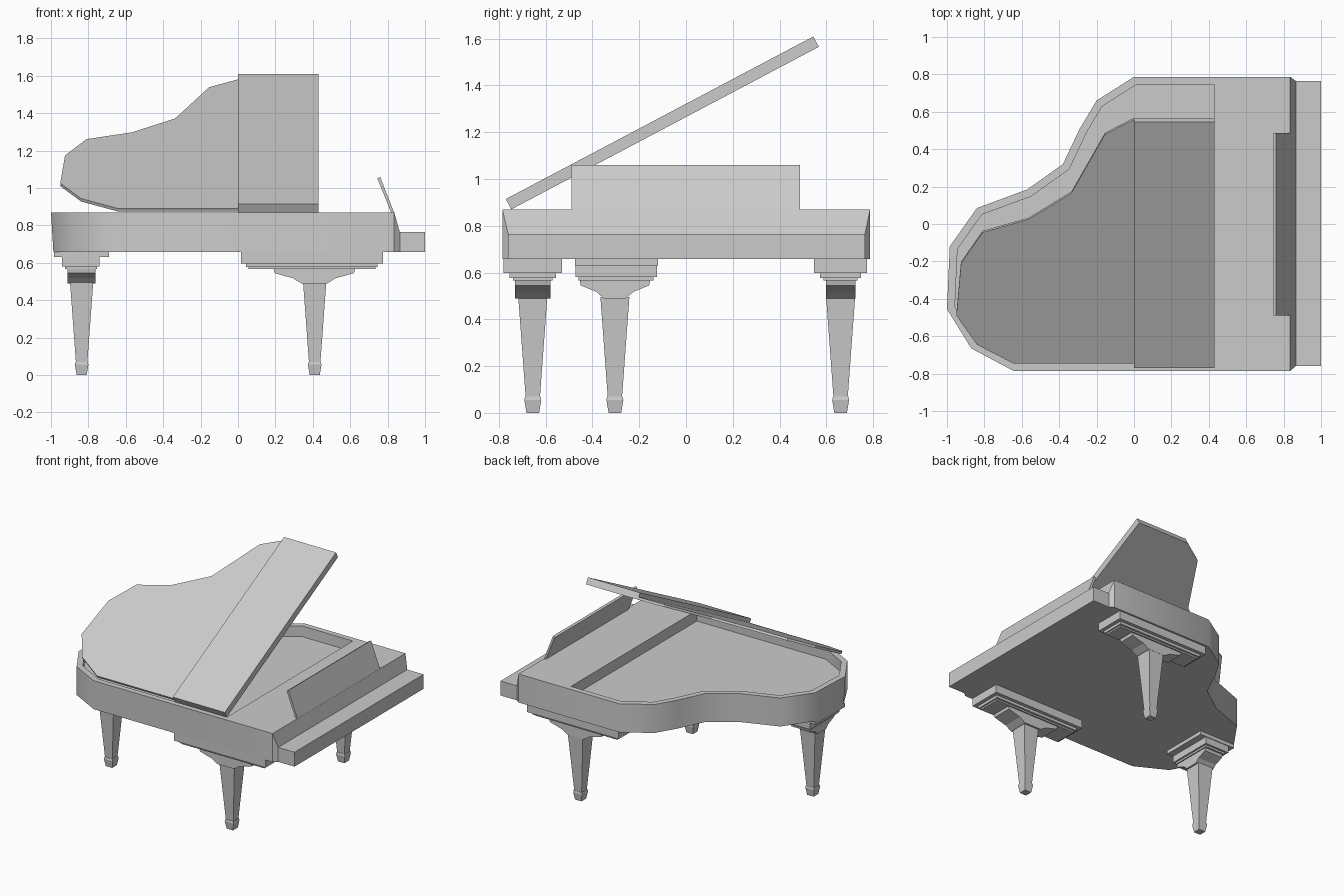
import bpy, bmesh, math
from mathutils import Vector

cube = bpy.data.objects.get("Cube")
if cube:
    bpy.data.objects.remove(cube, do_unlink=True)

GREY = (0.6, 0.6, 0.6, 1.0)
mat = bpy.data.materials.new("plain grey")
mat.use_nodes = True
mat.diffuse_color = GREY
mat.node_tree.nodes["Principled BSDF"].inputs["Base Color"].default_value = GREY


def finish(name, bm, smooth=None):
    """Turn a bmesh into a coloured object."""
    bmesh.ops.recalc_face_normals(bm, faces=bm.faces)
    mesh = bpy.data.meshes.new(name)
    bm.to_mesh(mesh)
    bm.free()
    mesh.materials.append(mat)
    obj = bpy.data.objects.new(name, mesh)
    bpy.context.collection.objects.link(obj)
    if smooth:
        bpy.ops.object.select_all(action='DESELECT')
        obj.select_set(True)
        bpy.context.view_layer.objects.active = obj
        bpy.ops.object.shade_smooth_by_angle(angle=math.radians(smooth))
    return obj


def loft(name, rings, smooth=None):
    """Join closed rings of points, with a cap at each end."""
    bm = bmesh.new()
    loops = [[bm.verts.new(p) for p in ring] for ring in rings]
    n = len(loops[0])
    for a, b in zip(loops, loops[1:]):
        for i in range(n):
            j = (i + 1) % n
            bm.faces.new((a[i], a[j], b[j], b[i]))
    bm.faces.new(loops[0])
    bm.faces.new(loops[-1])
    return finish(name, bm, smooth)


def rect(cx, cy, hx, hy, z):
    return [(cx + sx * hx, cy + sy * hy, z) for sx, sy in ((-1, -1), (1, -1), (1, 1), (-1, 1))]


def box(name, x0, x1, y0, y1, z0, z1):
    c = ((x0 + x1) / 2, (y0 + y1) / 2, (x1 - x0) / 2, (y1 - y0) / 2)
    return loft(name, [rect(*c, z0), rect(*c, z1)])


def inset(pts, d):
    """Move a counter-clockwise outline inward by d."""
    out = []
    for i, p in enumerate(pts):
        p = Vector(p)
        e1 = (p - Vector(pts[i - 1])).normalized()
        e2 = (Vector(pts[(i + 1) % len(pts)]) - p).normalized()
        n1, n2 = Vector((-e1.y, e1.x)), Vector((-e2.y, e2.x))
        out.append(tuple(p + (n1 + n2) * d / (1 + n1.dot(n2))))
    return out


# Case: curved outline with a sunken well, solid deck towards the keys
BOTTOM, FLOOR, TOP = 0.657, 0.79, 0.87
outline = [(0.835, 0.787), (0, 0.787), (-0.2, 0.66), (-0.29, 0.51), (-0.38, 0.32),
           (-0.57, 0.185), (-0.84, 0.085), (-0.985, -0.12), (-1, -0.455),
           (-0.87, -0.665), (-0.645, -0.785), (0.835, -0.785)]
well = inset(outline, 0.042)
well[0], well[-1] = (0.43, well[0][1]), (0.43, well[-1][1])
base = [(max(x, -0.987), y, BOTTOM) for x, y in outline]
loft("case", [base,
              [(x, y, TOP) for x, y in outline],
              [(x, y, TOP) for x, y in well],
              [(x, y, FLOOR) for x, y in well]], smooth=45)

# Sloping fall in front of the deck, then the key block
loft("key_fall", [
    [(0.835, -0.785, BOTTOM), (0.835, 0.787, BOTTOM), (0.835, 0.787, TOP), (0.835, -0.785, TOP)],
    [(0.865, -0.76, BOTTOM), (0.865, 0.765, BOTTOM), (0.865, 0.765, 0.765), (0.865, -0.76, 0.765)]])
box("key_block", 0.865, 1.0, -0.76, 0.765, BOTTOM, 0.765)

# Music stand leaning back over the deck
loft("music_stand", [[(0.82, y, TOP - 0.005), (0.836, y, TOP - 0.005), (0.76, y, 1.06), (0.745, y, 1.052)]
                     for y in (-0.49, 0.487)])

# Raised lid: two slabs sharing one sloping underside
SLOPE = 0.5285
ANGLE = math.atan(SLOPE)
NORMAL = Vector((0, -math.sin(ANGLE), math.cos(ANGLE)))


def lid_slab(name, pts, thickness):
    low = [Vector((x, y, 0.87 + SLOPE * (y + 0.747))) for x, y in pts]
    return loft(name, [low, [p + NORMAL * thickness for p in low]])


lid_slab("lid_flap", [(0, -0.747), (0.43, -0.747), (0.43, 0.568), (0, 0.568)], 0.05)
lid_slab("lid_main", [(0, 0.568), (-0.155, 0.488), (-0.335, 0.173), (-0.565, 0.033),
                      (-0.81, -0.037), (-0.925, -0.202), (-0.95, -0.482),
                      (-0.84, -0.637), (-0.645, -0.737), (0, -0.737)], 0.018)


# Legs: tapered square post with a small foot
def leg(name, cx, cy, half):
    loft(name + "_post", [rect(cx, cy, 0.03, 0.03, 0.06), rect(cx, cy, half, half, 0.495)])
    loft(name + "_foot", [rect(cx, cy, 0.027, 0.027, 0), rect(cx, cy, 0.036, 0.036, 0.055),
                          rect(cx, cy, 0.033, 0.033, 0.07)])


# Bracket: curved profile (distance from the leg, height) extruded across
BRACKET = [(0.218, 0.568), (0.212, 0.545), (0.16, 0.53), (0.115, 0.518), (0.07, 0.49)]


def bracket(name, cx, cy, half_width, scale=1.0, along_x=True):
    prof = [(d * scale, z) for d, z in BRACKET]
    prof += [(-d, z) for d, z in reversed(prof)]
    if along_x:
        rings = [[(cx + d, cy + s * half_width, z) for d, z in prof] for s in (-1, 1)]
    else:
        rings = [[(cx + s * half_width, cy + d, z) for d, z in prof] for s in (-1, 1)]
    loft(name + "_bracket", rings)


# Two legs by the keys, with long stepped plates
for name, cy, w in (("front_leg", -0.655, 0.125), ("back_leg", 0.661, 0.113)):
    leg(name, 0.41, cy, 0.062)
    bracket(name, 0.408, cy, w - 0.05)
    for k, (grow_x, grow_y, z0, z1) in enumerate(((0.38, 0, 0.597, BOTTOM),
                                                  (0.352, 0.025, 0.577, 0.597),
                                                  (0.34, 0.04, 0.566, 0.577))):
        box(f"{name}_plate_{k + 1}", 0.395 - grow_x, 0.395 + grow_x,
            cy - w + grow_y, cy + w - grow_y, z0, z1)

# Tail leg, its bracket turned across the case
leg("tail_leg", -0.836, -0.304, 0.062)
bracket("tail_leg", -0.836, -0.304, 0.075, scale=0.69, along_x=False)
box("tail_leg_plate_1", -0.985, -0.69, -0.475, -0.12, 0.63, BOTTOM)
box("tail_leg_plate_2", -0.94, -0.74, -0.472, -0.125, 0.58, 0.63)
box("tail_leg_plate_3", -0.925, -0.753, -0.46, -0.14, 0.566, 0.58)
